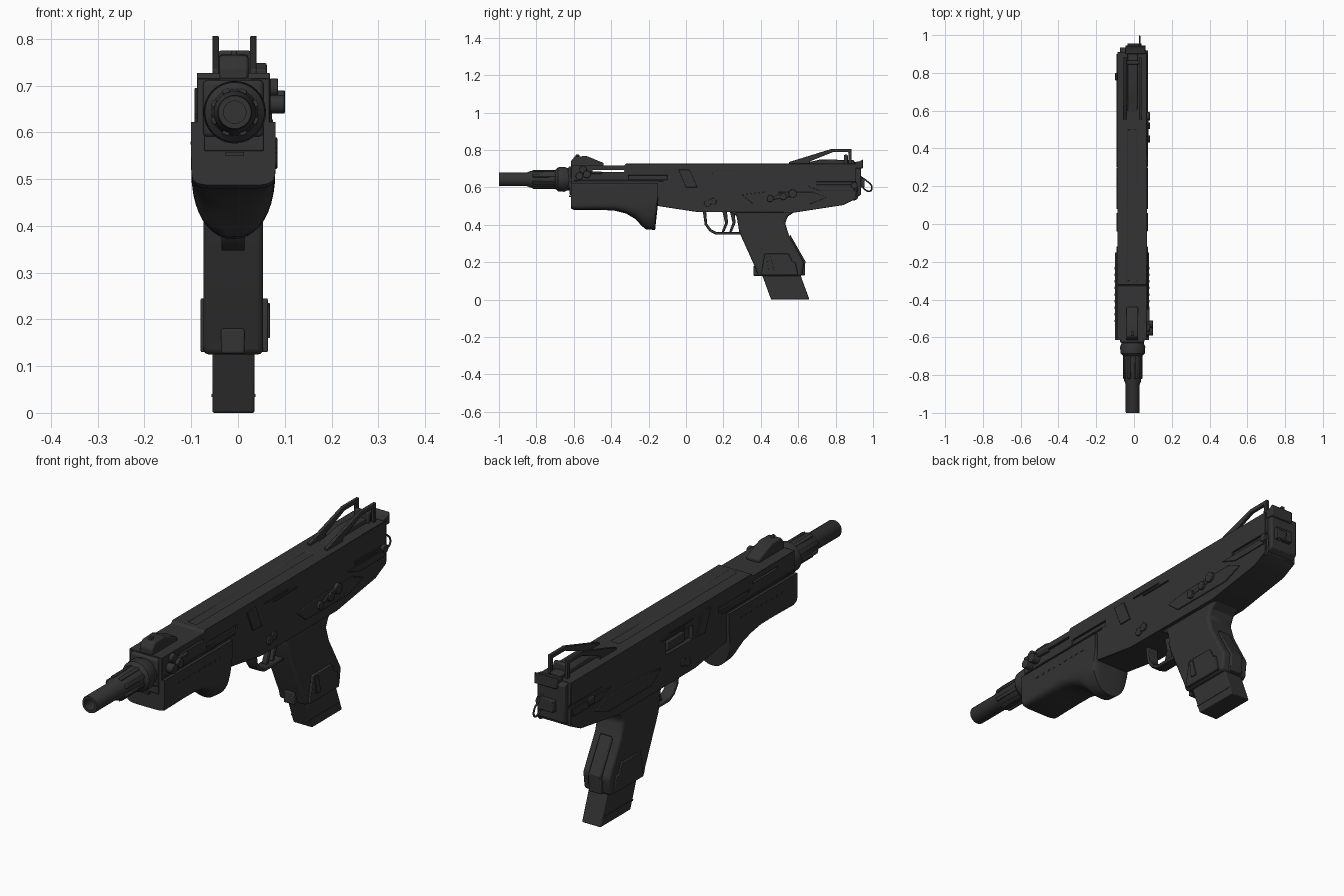
import bpy, bmesh, math
from mathutils import Vector, Matrix

if "Cube" in bpy.data.objects:
    bpy.data.objects.remove(bpy.data.objects["Cube"])

CX = -0.01      # centre plane of the body
BORE = 0.643    # barrel height
PARTS = []

mat = bpy.data.materials.new("gunmetal black")
mat.use_nodes = True
mat.diffuse_color = (0.033, 0.033, 0.033, 1)
bsdf = mat.node_tree.nodes["Principled BSDF"]
bsdf.inputs["Base Color"].default_value = mat.diffuse_color
bsdf.inputs["Roughness"].default_value = 0.6


def finish(name, bm, bevel=0, segments=2):
    bmesh.ops.recalc_face_normals(bm, faces=bm.faces)
    mesh = bpy.data.meshes.new(name)
    bm.to_mesh(mesh)
    bm.free()
    ob = bpy.data.objects.new(name, mesh)
    bpy.context.scene.collection.objects.link(ob)
    mesh.materials.append(mat)
    if bevel:
        mod = ob.modifiers.new("Bevel", "BEVEL")
        mod.width, mod.segments = bevel, segments
        mod.limit_method = "ANGLE"
        mod.angle_limit = math.radians(35)
    PARTS.append(ob)
    return ob


def prism(name, yz, x0, x1, bevel=0.004, segments=2):
    """Side profile extruded across x."""
    bm = bmesh.new()
    face = bm.faces.new([bm.verts.new((x0, y, z)) for y, z in yz])
    ext = bmesh.ops.extrude_face_region(bm, geom=[face])["geom"]
    bmesh.ops.translate(bm, vec=(x1 - x0, 0, 0),
                        verts=[v for v in ext if isinstance(v, bmesh.types.BMVert)])
    return finish(name, bm, bevel, segments)


def box(name, x0, x1, y0, y1, z0, z1, bevel=0.003):
    return prism(name, [(y0, z0), (y1, z0), (y1, z1), (y0, z1)], x0, x1, bevel)


def knob(name, x0, x1, y, z, r):
    """Round pin lying across x."""
    bm = bmesh.new()
    bmesh.ops.create_cone(bm, cap_ends=True, segments=20, radius1=r, radius2=r, depth=x1 - x0,
                          matrix=Matrix.Translation(((x0 + x1) / 2, y, z)) @ Matrix.Rotation(math.pi / 2, 4, "Y"))
    return finish(name, bm, 0.002)


def lathe(name, rows, sides=32):
    """Rings along y around the bore, closed into a tube."""
    bm = bmesh.new()
    rings = []
    for y, r in rows:
        rings.append([bm.verts.new((CX + 0.003 + r * math.cos(a), y, BORE + r * math.sin(a)))
                      for a in (2 * math.pi * i / sides for i in range(sides))])
    for a, b in zip(rings, rings[1:]):
        for i in range(sides):
            j = (i + 1) % sides
            bm.faces.new((a[i], a[j], b[j], b[i]))
    bm.faces.new(rings[0])
    bm.faces.new(rings[-1])
    return finish(name, bm)


def rod(name, points, r, closed=False):
    """Bent round wire."""
    curve = bpy.data.curves.new(name, "CURVE")
    curve.dimensions = "3D"
    curve.bevel_depth, curve.bevel_resolution = r, 2
    curve.use_fill_caps = True
    s = curve.splines.new("BEZIER")
    s.bezier_points.add(len(points) - 1)
    for p, co in zip(s.bezier_points, points):
        p.co = co
        p.handle_left_type = p.handle_right_type = "AUTO"
    s.use_cyclic_u = closed
    s.resolution_u = 6
    ob = bpy.data.objects.new(name, curve)
    bpy.context.scene.collection.objects.link(ob)
    curve.materials.append(mat)
    return ob


def cut(target, cutter):
    cutter.hide_render = True
    PARTS.remove(cutter)
    mod = target.modifiers.new("Cut", "BOOLEAN")
    mod.object, mod.operation, mod.solver = cutter, "DIFFERENCE", "EXACT"
    bpy.context.view_layer.objects.active = target
    bpy.ops.object.modifier_apply(modifier=mod.name)
    bpy.data.objects.remove(cutter)


# Receiver
L, R = 0.068, -0.088
body = prism("receiver", [(-0.615, 0.6), (-0.17, 0.6), (-0.15, 0.5), (0.06, 0.468), (0.58, 0.465),
                          (0.84, 0.505), (0.91, 0.54), (0.91, 0.727), (-0.32, 0.727),
                          (-0.33, 0.716), (-0.615, 0.716)], R, L, 0)
cut(body, box("slot_cutter", -0.2, 0.2, -0.5, -0.33, 0.683, 0.692, 0))
for x0, x1 in ((L - 0.008, 0.2), (-0.2, R + 0.008)):
    cut(body, box("front_groove_cutter", x0, x1, -0.31, -0.1, 0.64, 0.665, 0))
    cut(body, box("rear_groove_cutter", x0, x1, 0.7, 0.95, 0.615, 0.63, 0))
cut(body, box("port_cutter", -0.2, R + 0.02, 0.08, 0.26, 0.6, 0.66, 0))
cut(body, box("top_groove_cutter", -0.032, 0.012, -0.3, 0.5, 0.724, 0.8, 0))
bev = body.modifiers.new("Bevel", "BEVEL")
bev.width, bev.segments, bev.limit_method = 0.004, 1, "ANGLE"

# Side panels, mirrored on both flanks
for side, (a, b) in (("left", (L - 0.004, L + 0.005)), ("right", (R - 0.005, R + 0.004))):
    prism(side + "_slanted_panel", [(-0.04, 0.695), (0.02, 0.695), (0.06, 0.6), (0.0, 0.6)], a, b, 0.002)
    prism(side + "_lower_panel", [(0.3, 0.56), (0.42, 0.575), (0.68, 0.575), (0.75, 0.545),
                                  (0.66, 0.51), (0.36, 0.51)], a, b, 0.002)
    prism(side + "_rear_panel", [(0.64, 0.61), (0.9, 0.61), (0.9, 0.58), (0.72, 0.58)], a, b, 0.002)
    for i in range(2):
        box(side + "_upper_rib", a, b, 0.08 + i * 0.06, 0.24 + i * 0.06, 0.685 - i * 0.014, 0.69 - i * 0.014, 0.001)
    box(side + "_front_rail", a, b, -0.6, -0.12, 0.632, 0.638, 0.001)
    for y, z in ((0.115, 0.515), (0.145, 0.525)):
        knob(side + "_pin", a, b + 0.002, y, z, 0.018)
box("bolt_in_port", R + 0.008, R + 0.025, 0.12, 0.24, 0.605, 0.645)
box("right_rear_stud", R - 0.012, R, 0.76, 0.8, 0.59, 0.62)

# Selector and levers on the left flank
for y, z, r in ((0.45, 0.54, 0.018), (0.52, 0.55, 0.018), (0.57, 0.567, 0.022)):
    knob("selector_knob", L, L + 0.016, y, z, r)
prism("selector_lever", [(0.44, 0.53), (0.56, 0.55), (0.58, 0.58), (0.5, 0.565)], L, L + 0.01)
for y, z in ((-0.57, 0.66), (-0.53, 0.67), (-0.55, 0.695)):
    knob("takedown_knob", L, L + (0.032 if z < 0.69 else 0.018), y, z, 0.02)
box("takedown_bar", L, L + 0.015, -0.55, -0.45, 0.672, 0.684)

# Rear cap
prism("rear_cap", [(0.9, 0.54), (0.935, 0.56), (0.935, 0.72), (0.9, 0.727)], -0.075, 0.055, 0.005)
prism("rear_hook", [(0.9, 0.7), (0.945, 0.7), (0.945, 0.75), (0.93, 0.74), (0.9, 0.735)], -0.045, 0.062)
box("rear_lug", -0.035, 0.04, 0.92, 0.955, 0.6, 0.65)

# Barrel, muzzle tube and slotted handguard ring
lathe("barrel", [(-0.9, 0.024), (-1.0, 0.024), (-1.0, 0.035), (-0.995, 0.037), (-0.85, 0.037),
                 (-0.83, 0.045), (-0.7, 0.05), (-0.685, 0.064), (-0.65, 0.067), (-0.635, 0.06), (-0.6, 0.06)])
for i in range(8):
    a = math.pi * (i + 0.5) / 4
    bm = bmesh.new()
    bmesh.ops.create_cube(bm, size=1, matrix=Matrix.Translation((CX + 0.003, -0.755, BORE))
                          @ Matrix.Rotation(a, 4, "Y") @ Matrix.Translation((0.047, 0, 0))
                          @ Matrix.Diagonal(Vector((0.012, 0.13, 0.016, 1))))
    finish("barrel_rib", bm, 0.003)
box("front_collar", -0.075, 0.055, -0.63, -0.6, 0.59, 0.712, 0.01)

# Foregrip: U sections lofted along y; (y, bottom height, corner roundness)
bm = bmesh.new()
loops = []
STEPS = 20
for y, zb, n in ((-0.615, 0.487, 6), (-0.6, 0.48, 6), (-0.46, 0.48, 5), (-0.38, 0.475, 4), (-0.32, 0.46, 3.2),
                 (-0.27, 0.43, 2.6), (-0.235, 0.392, 2.3), (-0.215, 0.376, 2.2), (-0.165, 0.372, 2.2),
                 (-0.16, 0.42, 2.3), (-0.15, 0.51, 2.6)):
    top, mid = 0.622, max(0.52, zb + 0.06)
    pts = [(0.09, top)]
    for i in range(STEPS + 1):
        c, s = math.cos(math.pi * i / STEPS), math.sin(math.pi * i / STEPS)
        pts.append((0.09 * math.copysign(abs(c) ** (2 / n), c), mid - (mid - zb) * max(s, 0) ** (2 / n)))
    pts.append((-0.09, top))
    loops.append([bm.verts.new((CX + x, y, z)) for x, z in pts])
for a, b in zip(loops, loops[1:]):
    for i in range(len(a)):
        j = (i + 1) % len(a)
        bm.faces.new((a[i], a[j], b[j], b[i]))
bm.faces.new(loops[0])
bm.faces.new(loops[-1])
finish("foregrip", bm)
box("foregrip_front_plate", -0.072, 0.055, -0.622, -0.6, 0.56, 0.62)
box("foregrip_latch", -0.027, 0.013, -0.626, -0.6, 0.549, 0.557, 0.001)
for i in range(9):
    for x0, x1 in ((0.078, 0.082), (-0.102, -0.098)):
        box("foregrip_stud", x0, x1, -0.52 + i * 0.035, -0.507 + i * 0.035, 0.574, 0.58, 0)

# Pistol grip and magazine
prism("grip", [(0.22, 0.475), (0.27, 0.45), (0.285, 0.36), (0.375, 0.16), (0.385, 0.125), (0.62, 0.125),
               (0.63, 0.2), (0.55, 0.345), (0.53, 0.41), (0.545, 0.445), (0.59, 0.475)], -0.074, 0.054, 0.014, 3)
for side, a, b in (("left", 0.05, 0.064), ("right", -0.08, -0.07)):
    prism(side + "_grip_plate", [(0.4, 0.13), (0.6, 0.13), (0.585, 0.2), (0.57, 0.2),
                                 (0.55, 0.245), (0.42, 0.245)], a, b, 0.003)
prism("grip_front_catch", [(0.36, 0.127), (0.41, 0.127), (0.41, 0.18), (0.36, 0.18)], -0.036, 0.014)
prism("grip_back_pad", [(0.57, 0.128), (0.635, 0.128), (0.638, 0.205), (0.555, 0.35)], -0.04, 0.02)
prism("catch_lever", [(0.44, 0.16), (0.47, 0.16), (0.45, 0.235), (0.43, 0.235)], 0.062, 0.068, 0.001)
prism("magazine", [(0.4, 0.15), (0.455, 0.0), (0.66, 0.0), (0.605, 0.15)], -0.055, 0.035, 0.004)
prism("magazine_base_line", [(0.442, 0.034), (0.64, 0.034), (0.638, 0.04), (0.44, 0.04)], -0.057, 0.037, 0)

# Trigger guard and trigger
prism("trigger_guard", [(0.09, 0.47), (0.1, 0.4), (0.125, 0.365), (0.16, 0.347), (0.29, 0.347), (0.29, 0.36),
                        (0.165, 0.36), (0.135, 0.375), (0.113, 0.405), (0.108, 0.47)], -0.035, 0.015, 0.003)
for y in (0.195, 0.235):
    prism("trigger", [(y, 0.47), (y + 0.014, 0.41), (y - 0.004, 0.362), (y + 0.01, 0.362),
                      (y + 0.03, 0.41), (y + 0.024, 0.47)], -0.022, 0.002, 0.003)

# Front sight
prism("front_sight_base", [(-0.615, 0.712), (-0.615, 0.74), (-0.595, 0.765), (-0.53, 0.767),
                           (-0.44, 0.73), (-0.44, 0.712)], -0.04, 0.022, 0.006)
box("front_sight_post", -0.014, -0.002, -0.59, -0.57, 0.75, 0.775)

# Rear sight: two open side frames, a ramp and an aperture
for x in (-0.055, 0.026):
    prism("rear_sight_frame", [(0.55, 0.722), (0.55, 0.735), (0.78, 0.806), (0.885, 0.806), (0.885, 0.722),
                               (0.868, 0.722), (0.868, 0.788), (0.785, 0.788), (0.66, 0.738), (0.66, 0.722)],
          x, x + 0.014, 0.002)
prism("rear_sight_ramp", [(0.56, 0.722), (0.68, 0.74), (0.72, 0.75), (0.9, 0.745), (0.9, 0.722)], -0.035, 0.018)
box("rear_sight_leaf", -0.042, 0.028, 0.845, 0.865, 0.722, 0.775, 0.006)

# Sling loops
rod("rear_sling_wire", [(0.03, 0.93, 0.66), (0.03, 0.965, 0.635), (0.03, 0.993, 0.605), (0.03, 0.985, 0.58),
                        (0.03, 0.955, 0.59), (0.03, 0.935, 0.62)], 0.004)
rod("side_sling_ring", [(0.06, 0.9, 0.61), (0.06, 0.915, 0.57), (0.06, 0.91, 0.54), (0.06, 0.885, 0.54),
                        (0.06, 0.882, 0.57)], 0.005, True)
knob("sling_swivel", 0.045, 0.075, 0.9, 0.61, 0.018)

# Smooth curved surfaces while keeping hard edges
bpy.ops.object.select_all(action="DESELECT")
for ob in PARTS:
    ob.select_set(True)
bpy.context.view_layer.objects.active = PARTS[0]
bpy.ops.object.shade_smooth_by_angle(angle=math.radians(30))
